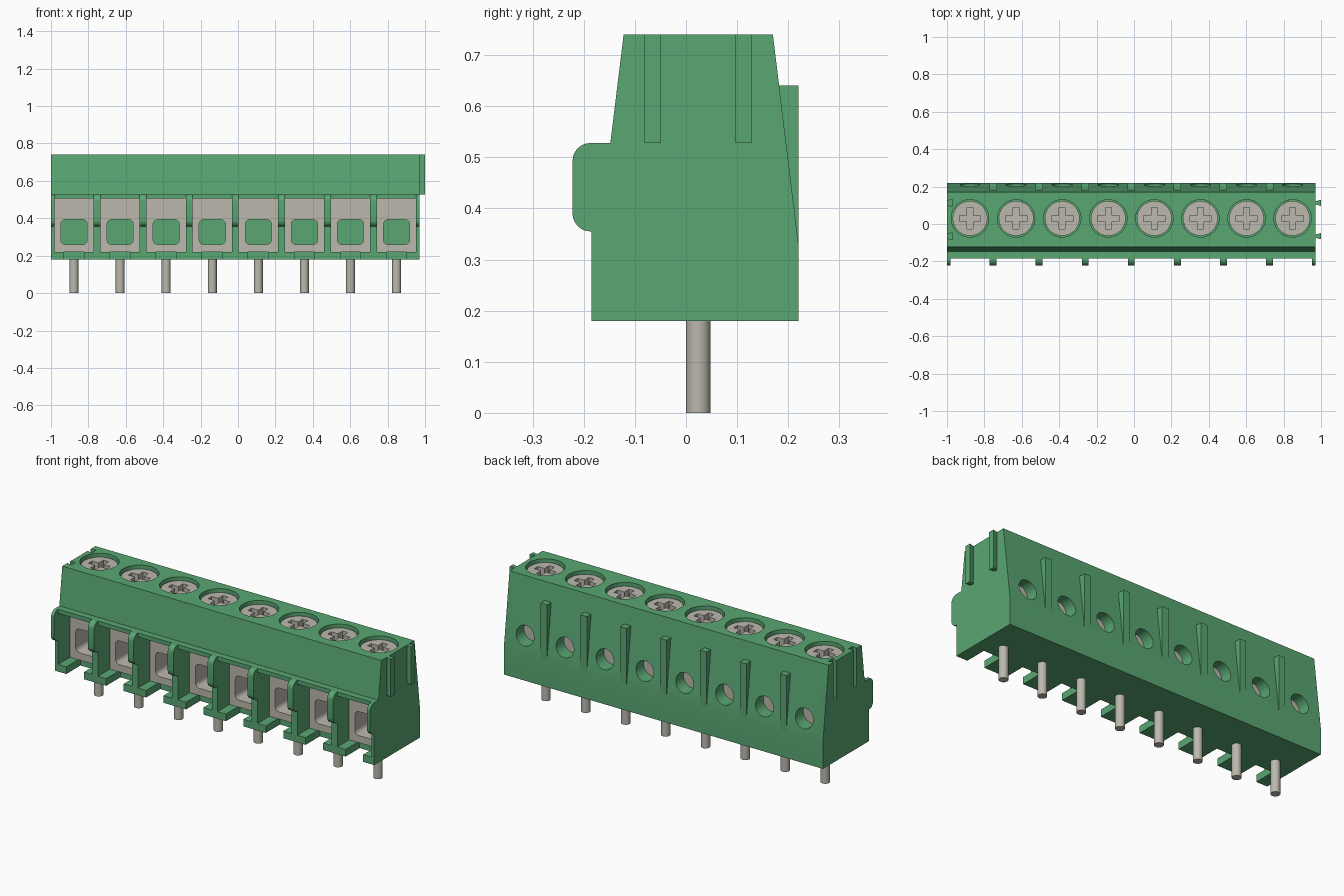
import bpy, bmesh, math

if "Cube" in bpy.data.objects:
    bpy.data.objects.remove(bpy.data.objects["Cube"])


def material(name, rgb):
    m = bpy.data.materials.new(name)
    m.use_nodes = True
    m.diffuse_color = (*rgb, 1)
    m.node_tree.nodes["Principled BSDF"].inputs["Base Color"].default_value = (*rgb, 1)
    return m


GREEN = material("green plastic", (0.10, 0.38, 0.17))
METAL = material("grey metal", (0.50, 0.48, 0.42))

COUNT, PITCH, LEFT = 8, 0.2464, -1.0
RIGHT = LEFT + COUNT * PITCH
CELLS = [LEFT + PITCH * (i + 0.5) for i in range(COUNT)]
WALLS = [LEFT + PITCH * i for i in range(1, COUNT)]
CELL_HALF, WALL_HALF = 0.105, PITCH / 2 - 0.105
SCREW_Y, PIN_Y = 0.03, 0.024
CAGE_FRONT, CAGE_BACK = -0.08, 0.14


# 2D profiles
def rect(u0, u1, v0, v1):
    return [(u0, v0), (u1, v0), (u1, v1), (u0, v1)]


def circle(u, v, r, n=32):
    return [(u + r * math.cos(2 * math.pi * k / n), v + r * math.sin(2 * math.pi * k / n))
            for k in range(n)]


def arc(u, v, r, start, steps=6):
    return [(u + r * math.cos(math.radians(start + 90 * k / steps)),
             v + r * math.sin(math.radians(start + 90 * k / steps))) for k in range(steps + 1)]


def round_rect(u0, u1, v0, v1, r):
    return (arc(u0 + r, v0 + r, r, 180) + arc(u1 - r, v0 + r, r, 270)
            + arc(u1 - r, v1 - r, r, 0) + arc(u0 + r, v1 - r, r, 90))


# Object made of straight prisms: (profile, axis, low, high)
def make(name, prisms, mat):
    bm = bmesh.new()
    for pts, axis, lo, hi in prisms:
        place = {"x": lambda u, v, w: (w, u, v),
                 "y": lambda u, v, w: (u, w, v),
                 "z": lambda u, v, w: (u, v, w)}[axis]
        a = [bm.verts.new(place(u, v, lo)) for u, v in pts]
        b = [bm.verts.new(place(u, v, hi)) for u, v in pts]
        bm.faces.new(a)
        bm.faces.new(b[::-1])
        for i in range(len(pts)):
            j = (i + 1) % len(pts)
            bm.faces.new((a[i], b[i], b[j], a[j]))
    bmesh.ops.recalc_face_normals(bm, faces=bm.faces)
    me = bpy.data.meshes.new(name)
    bm.to_mesh(me)
    bm.free()
    me.materials.append(mat)
    ob = bpy.data.objects.new(name, me)
    bpy.context.collection.objects.link(ob)
    return ob


def activate(ob):
    bpy.ops.object.select_all(action="DESELECT")
    ob.select_set(True)
    bpy.context.view_layer.objects.active = ob


def cut(ob, prisms):
    cutter = make("cutter", prisms, ob.data.materials[0])
    cutter.hide_render = True
    mod = ob.modifiers.new("cut", "BOOLEAN")
    mod.operation, mod.solver, mod.object = "DIFFERENCE", "EXACT", cutter
    activate(ob)
    bpy.ops.object.modifier_apply(modifier=mod.name)
    bpy.data.objects.remove(cutter)


def smooth(ob):
    activate(ob)
    bpy.ops.object.shade_smooth_by_angle(angle=math.radians(30))


def copies(ob, name):
    for i, x in enumerate(CELLS):
        o = ob if i == 0 else bpy.data.objects.new(name, ob.data)
        if i:
            bpy.context.collection.objects.link(o)
        o.name = f"{name}_{i + 1}"
        o.location.x = x


# Housing: side profile extruded along x, then hollowed
side = [(-0.185, 0.18), (0.22, 0.18), (0.22, 0.33), (0.17, 0.74),
        (-0.122, 0.74), (-0.148, 0.528), (-0.185, 0.528)]
housing = make("housing", [(side, "x", LEFT, RIGHT)], GREEN)
# Front cells
cut(housing, [(rect(x - CELL_HALF, x + CELL_HALF, 0.22, 0.505), "y", -0.3, CAGE_BACK)
              for x in CELLS])
# Floor notches
cut(housing, [(rect(x - 0.054, x + 0.054, 0.1, 0.25), "y", -0.3, -0.06) for x in CELLS])
# Screw wells and rear test holes
cut(housing, [(circle(x, SCREW_Y, 0.1, 40), "z", 0.65, 0.8) for x in CELLS])
cut(housing, [(circle(x, 0.425, 0.055), "y", 0.12, 0.3) for x in CELLS])


# Dovetail joints: grooves on one end, matching rails on the other
def dovetail(y, x0, x1):
    return [(x0, y - 0.009), (x1, y - 0.0165), (x1, y + 0.0165), (x0, y + 0.009)]


RAILS = (-0.065, 0.113)
cut(housing, [([(LEFT - 0.01, y - 0.01), (LEFT + 0.03, y - 0.018),
                (LEFT + 0.03, y + 0.018), (LEFT - 0.01, y + 0.01)], "z", 0.528, 0.8)
              for y in RAILS])
smooth(housing)
make("end_rails", [(dovetail(y, RIGHT, 1.0), "z", 0.528, 0.74) for y in RAILS], GREEN)

# Rounded noses on the front edges of the walls
nose = ([(-0.185, 0.528)] + arc(-0.187, 0.493, 0.035, 90)
        + arc(-0.187, 0.39, 0.035, 180) + [(-0.185, 0.355)])
spans = [(x - WALL_HALF, x + WALL_HALF) for x in WALLS]
spans += [(LEFT, LEFT + WALL_HALF), (RIGHT - WALL_HALF, RIGHT)]
smooth(make("wall_noses", [(nose, "x", a, b) for a, b in spans], GREEN))

# Wedge ribs on the back
wedge = [(0.22, 0.33), (0.22, 0.64), (0.17, 0.64)]
make("back_ribs", [(wedge, "x", x - 0.02, x + 0.02) for x in WALLS], GREEN)

# Metal clamp cages with a rounded wire opening
cage = make("clamp_cage", [(rect(-CELL_HALF, CELL_HALF, 0.22, 0.505), "y",
                            CAGE_FRONT, CAGE_BACK)], METAL)
cut(cage, [(round_rect(-0.07, 0.07, 0.26, 0.393, 0.025), "y", -0.2, 0.04)])
smooth(cage)
copies(cage, "clamp_cage")
backing = make("wire_stop", [(round_rect(-0.07, 0.07, 0.26, 0.393, 0.025), "y",
                              0.032, 0.04)], GREEN)
copies(backing, "wire_stop")

# Screws with a cross slot
screw = make("screw", [(circle(0, SCREW_Y, 0.093, 40), "z", 0.64, 0.722)], METAL)
L, W = 0.057, 0.016
quarter = [(L, -W), (L, W), (W, W)]
cross = []
for k in range(4):
    c, s = round(math.cos(k * math.pi / 2)), round(math.sin(k * math.pi / 2))
    cross += [(u * c - v * s, SCREW_Y + u * s + v * c) for u, v in quarter]
cut(screw, [(cross, "z", 0.68, 0.8)])
smooth(screw)
copies(screw, "screw")

# Solder pins
pin = make("pin", [(circle(0, PIN_Y, 0.024, 24), "z", 0, 0.23)], METAL)
smooth(pin)
copies(pin, "pin")
